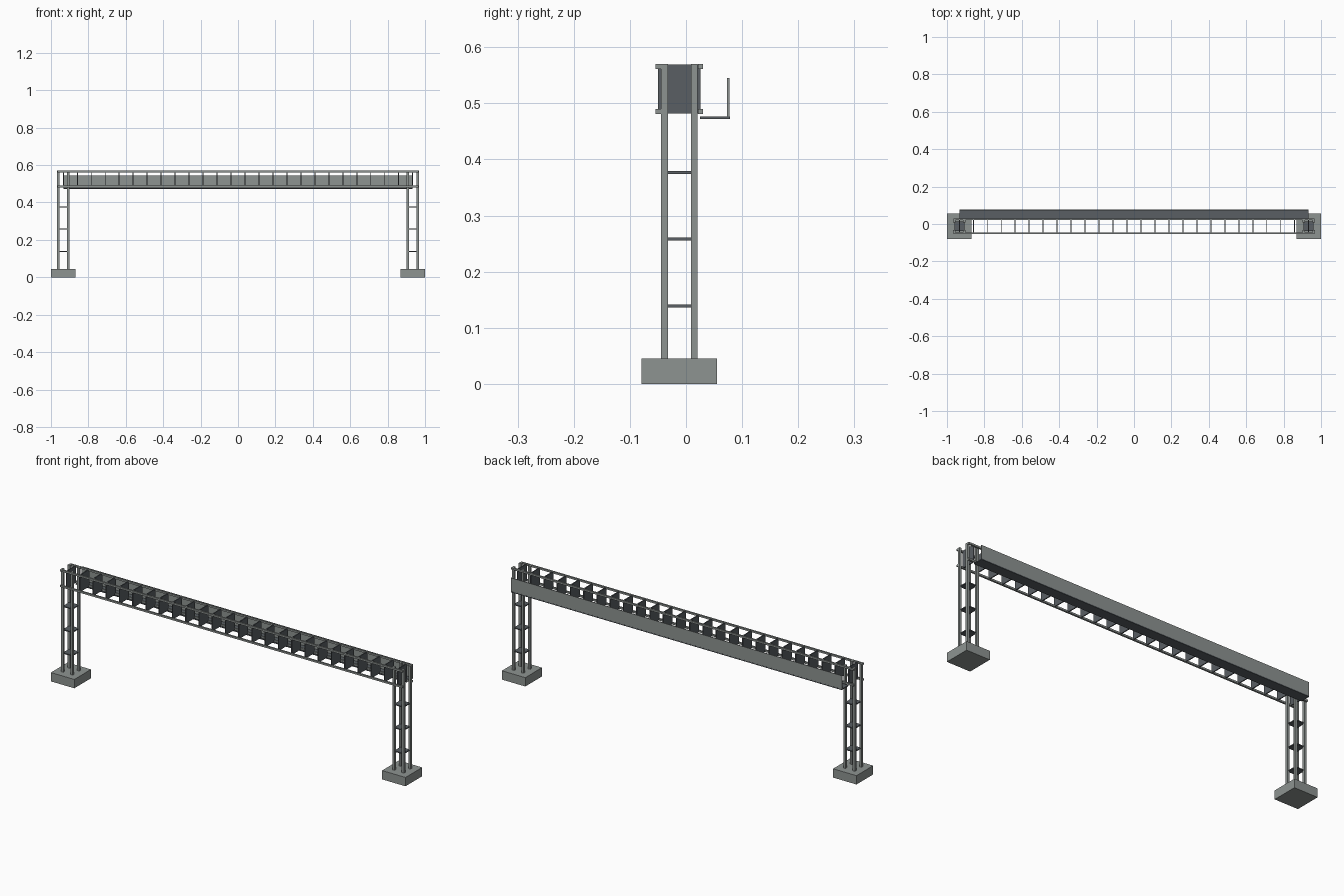
import bpy
import bmesh
from mathutils import Matrix, Vector

cube = bpy.data.objects.get("Cube")
if cube:
    bpy.data.objects.remove(cube, do_unlink=True)


def make_material(name, rgb):
    mat = bpy.data.materials.new(name)
    mat.use_nodes = True
    mat.diffuse_color = (*rgb, 1)
    mat.node_tree.nodes["Principled BSDF"].inputs["Base Color"].default_value = (*rgb, 1)
    return mat


light_grey = make_material("light grey steel", (0.27, 0.295, 0.285))
dark_grey = make_material("dark grey steel", (0.1, 0.113, 0.125))


def boxes(name, material, items):
    """One object made of boxes, each given as (centre, size)."""
    bm = bmesh.new()
    for centre, size in items:
        matrix = Matrix.Translation(centre) @ Matrix.Diagonal((*size, 1))
        bmesh.ops.create_cube(bm, size=1, matrix=matrix)
    mesh = bpy.data.meshes.new(name)
    bm.to_mesh(mesh)
    bm.free()
    mesh.materials.append(material)
    obj = bpy.data.objects.new(name, mesh)
    bpy.context.collection.objects.link(obj)
    return obj


TOWER_X = 0.934
MID_Y = -0.012
POST = 0.0265      # post offset from the tower axis
TOP = 0.57
BASE_H = 0.045

# Towers: footing, four posts and three tie plates each
for side, sx in (("left", 1), ("right", -1)):
    x = sx * TOWER_X
    boxes(side + "_footing", light_grey,
          [((x, MID_Y, BASE_H / 2), (0.132, 0.134, BASE_H))])
    boxes(side + "_posts", light_grey,
          [((x + i * POST, MID_Y + j * POST, (TOP + BASE_H) / 2),
            (0.012, 0.012, TOP - BASE_H))
           for i in (-1, 1) for j in (-1, 1)])
    boxes(side + "_tie_plates", dark_grey,
          [((x, MID_Y, z), (2 * POST, 2 * POST, 0.005))
           for z in (0.139, 0.258, 0.377)])

# Bridge chords running the full span
boxes("bridge_chords", light_grey,
      [((0, MID_Y + j * 0.0375, z), (1.932, 0.009, 0.009))
       for j in (-1, 1) for z in (0.4855, 0.5655)])

# Cross plates dividing the bridge into equal bays
BAYS = 25
boxes("cross_plates", dark_grey,
      [((-TOWER_X + 2 * TOWER_X * i / BAYS, MID_Y, 0.5255), (0.005, 0.075, 0.087))
       for i in range(BAYS + 1)])

# Walkway behind the bridge
boxes("walkway_floor", dark_grey, [((0, 0.0515, 0.4745), (1.866, 0.053, 0.005))])
boxes("walkway_panel", light_grey, [((0, 0.0755, 0.5095), (1.866, 0.004, 0.071))])
